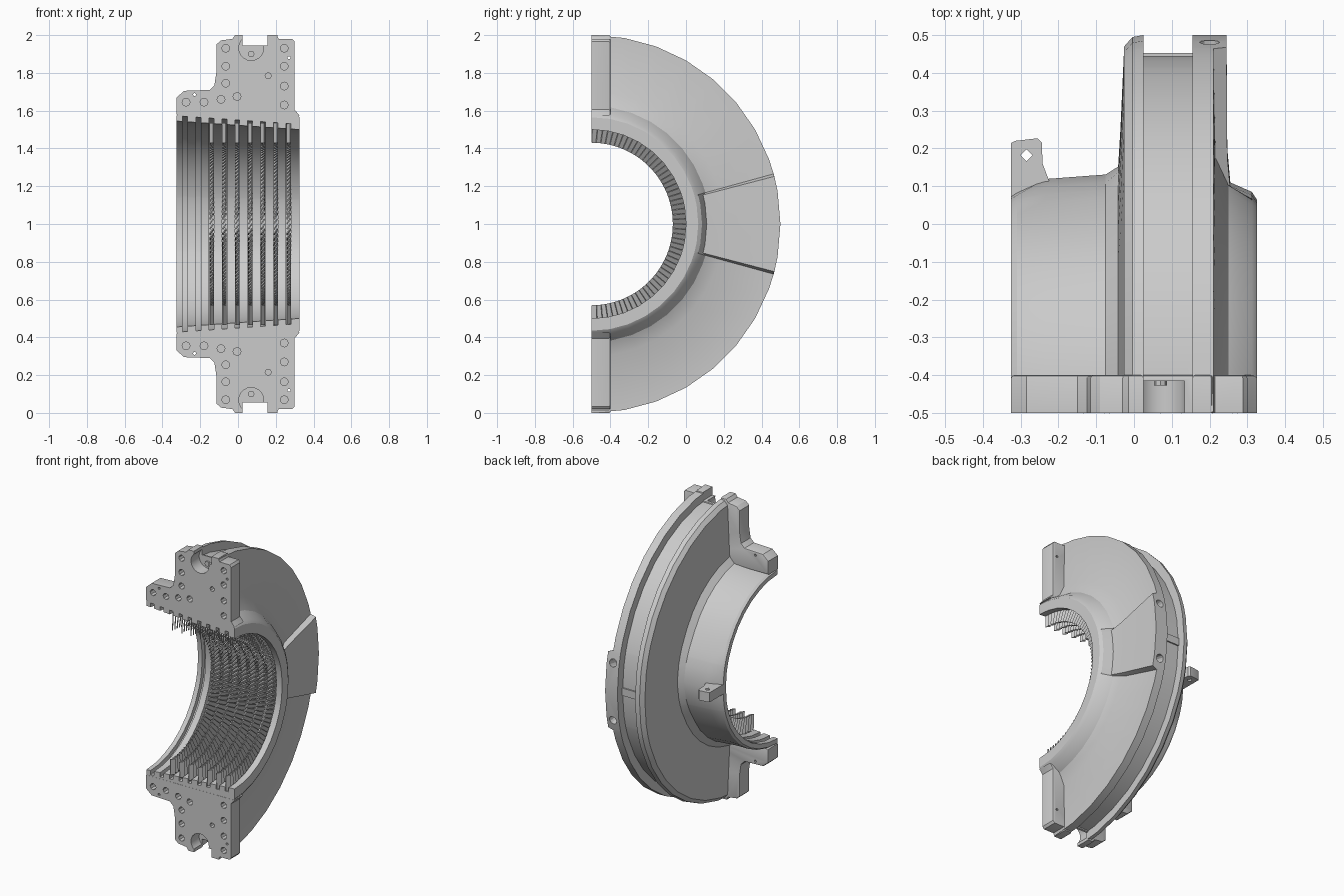
import bpy, bmesh
from math import sin, cos, pi, radians
from mathutils import Matrix

if "Cube" in bpy.data.objects:
    bpy.data.objects.remove(bpy.data.objects["Cube"])

CY, CZ = -0.5, 1.0            # ring axis runs along x through here
ROWS = [-0.14 + 0.068 * i for i in range(7)]


def finish(bm, name, smooth=28):
    bmesh.ops.recalc_face_normals(bm, faces=bm.faces)
    me = bpy.data.meshes.new(name)
    bm.to_mesh(me)
    bm.free()
    ob = bpy.data.objects.new(name, me)
    bpy.context.collection.objects.link(ob)
    bpy.ops.object.select_all(action='DESELECT')
    ob.select_set(True)
    bpy.context.view_layer.objects.active = ob
    if smooth:
        bpy.ops.object.shade_smooth_by_angle(angle=radians(smooth))
    return ob


def box(bm, x, y, z):
    m = Matrix.Translation([(a + b) / 2 for a, b in (x, y, z)]) @ Matrix.Diagonal(
        [b - a for a, b in (x, y, z)] + [1])
    bmesh.ops.create_cube(bm, size=1, matrix=m)


def cylinder(bm, matrix, radius, depth, sides):
    bmesh.ops.create_cone(bm, cap_ends=True, segments=sides, radius1=radius,
                          radius2=radius, depth=depth, matrix=matrix)


def radial(a):
    """Local z pointing outward from the axis at angle a."""
    return Matrix.Translation((0, CY, CZ)) @ Matrix.Rotation(a - pi / 2, 4, 'X')


def cut(ob, cutter):
    mod = ob.modifiers.new("holes", 'BOOLEAN')
    mod.operation, mod.solver, mod.object = 'DIFFERENCE', 'EXACT', cutter
    bpy.context.view_layer.objects.active = ob
    bpy.ops.object.modifier_apply(modifier=mod.name)


# Half ring section at angle a: grooved bore, right hub, rim slot, left web, left hub
def section(deg):
    boss = 1 if abs(deg) < 15 else 0
    ridge = 0.034 * max(0, 1 - abs(deg) / 28)
    bore = lambda x: 0.545 - 0.045 * (x + 0.325) / 0.65
    pts = [(-0.325, bore(-0.325))]
    for g in [-0.28, -0.21] + ROWS:
        lo, hi = g - 0.013, g + 0.013
        pts += [(lo, bore(lo)), (lo, bore(lo) + 0.028), (hi, bore(hi) + 0.028), (hi, bore(hi))]
    pts += [(0.325, 0.5), (0.325, 0.565), (0.312, 0.585)]
    pts += [(0.255, 0.61), (0.247, 0.70), (0.245, 1.0)] if boss else \
           [(0.25, 0.625), (0.216, 0.70), (0.21, 1.0)]
    pts += [(0.155, 1.0), (0.155, 0.945), (0.025, 0.945), (0.025, 1.0), (-0.004, 0.995),
            (-0.026, 0.97), (-0.036, 0.75), (-0.042, 0.635 + ridge * 0.5),
            (-0.075, 0.597 + ridge), (-0.235, 0.585 + ridge), (-0.31, 0.585), (-0.325, 0.575)]
    return pts


angles = sorted([-89.9, 89.9, -15.4, -14.6, 14.6, 15.4] + list(range(-80, 81, 10)))
bm = bmesh.new()
loops = []
for d in angles:
    a = radians(d)
    loops.append([bm.verts.new((x, CY + r * cos(a), CZ + r * sin(a))) for x, r in section(d)])
for p, q in zip(loops, loops[1:]):
    n = len(p)
    for i in range(n):
        bm.faces.new((p[i], p[(i + 1) % n], q[(i + 1) % n], q[i]))
bm.faces.new(loops[0])
bm.faces.new(loops[-1])
body = finish(bm, "half_ring_casing", 0)

# Split-line flanges, upper and lower
outline = [(-0.325, 0.58), (-0.325, 0.67), (-0.285, 0.705), (-0.15, 0.71), (-0.125, 0.735),
           (-0.115, 0.80), (-0.115, 0.95), (-0.09, 0.972), (-0.03, 0.98), (-0.015, 1.0),
           (0.025, 1.0), (0.025, 0.945), (0.155, 0.945), (0.155, 1.0), (0.205, 1.0),
           (0.215, 0.98), (0.288, 0.98), (0.30, 0.965), (0.30, 0.605), (0.325, 0.575)]
flanges = []
for s, label in ((1, "upper"), (-1, "lower")):
    bm = bmesh.new()
    front = bm.faces.new([bm.verts.new((x, CY, CZ + s * r)) for x, r in outline])
    ext = bmesh.ops.extrude_face_region(bm, geom=[front], use_keep_orig=True)
    new = [v for v in ext['geom'] if isinstance(v, bmesh.types.BMVert)]
    bmesh.ops.translate(bm, verts=new, vec=(0, 0.1, 0))
    back = [e for e in bm.edges if all(v.co.y > -0.41 for v in e.verts)]
    bmesh.ops.recalc_face_normals(bm, faces=bm.faces)
    bmesh.ops.bevel(bm, geom=back, offset=0.008, segments=2, affect='EDGES', profile=0.5)
    flanges.append(finish(bm, label + "_split_flange", 0))

# Cutters: bolt holes, dowel holes, end scoops and radial rim holes
bolts = [(-0.275, 0.645), (-0.18, 0.645), (-0.09, 0.66), (-0.005, 0.675), (-0.065, 0.93),
         (-0.065, 0.835), (-0.065, 0.745), (0.245, 0.93), (0.245, 0.835), (0.245, 0.73),
         (0.245, 0.63)]
holes = [(x, r, 0.021, 0.07) for x, r in bolts]
holes += [(0.16, 0.785, 0.016, 0.07), (0.27, 0.88, 0.008, 0.12), (-0.23, 0.685, 0.008, 0.12)]
bm = bmesh.new()
for s in (1, -1):
    for x, r, rad, depth in holes:
        m = Matrix.Translation((x, CY - 0.05 + (depth + 0.05) / 2, CZ + s * r))
        cylinder(bm, m @ Matrix.Rotation(pi / 2, 4, 'X'), rad, depth + 0.05, 8)
    m = Matrix.Translation((0.07, CY + 0.02, CZ + s * 0.932))
    cylinder(bm, m @ Matrix.Rotation(pi / 2, 4, 'X'), 0.066, 0.13, 20)
    cylinder(bm, radial(radians(11 * s)) @ Matrix.Translation((0.2, 0, 0.98)), 0.026, 0.1, 12)
cutter = finish(bm, "hole_cutter", 0)
cutter.hide_render = True
for ob in [body] + flanges:
    cut(ob, cutter)
    bpy.ops.object.select_all(action='DESELECT')
    ob.select_set(True)
    bpy.ops.object.shade_smooth_by_angle(angle=radians(28))
bpy.data.objects.remove(cutter)

# Bolt heads deep in the scoops
bm = bmesh.new()
for s in (1, -1):
    m = Matrix.Translation((0.07, CY + 0.083, CZ + s * 0.9))
    cylinder(bm, m @ Matrix.Rotation(pi / 2, 4, 'X'), 0.017, 0.02, 8)
finish(bm, "scoop_bolts")

# Lifting lug with a square hole
bm = bmesh.new()
lug_pts = [(-0.325, 0.07), (-0.325, 0.215), (-0.315, 0.22), (-0.255, 0.227), (-0.244, 0.215),
           (-0.242, 0.16), (-0.225, 0.115), (-0.225, 0.07)]
face = bm.faces.new([bm.verts.new((x, y, 0.968)) for x, y in lug_pts])
ext = bmesh.ops.extrude_face_region(bm, geom=[face], use_keep_orig=True)
bmesh.ops.translate(bm, vec=(0, 0, 0.064),
                    verts=[v for v in ext['geom'] if isinstance(v, bmesh.types.BMVert)])
lug = finish(bm, "lifting_lug")
bm = bmesh.new()
cylinder(bm, Matrix.Translation((-0.285, 0.182, 1)), 0.016, 0.3, 4)
cutter = finish(bm, "lug_cutter", 0)
cut(lug, cutter)
bpy.data.objects.remove(cutter)

# Locating key across the rim slot
bm = bmesh.new()
box(bm, (0.024, 0.156), (0.42, 0.452), (0.975, 1.025))
finish(bm, "slot_key", 0)

# Rows of staggered vanes rooted in the bore grooves
bm = bmesh.new()
COUNT = 56
for x in ROWS:
    for i in range(COUNT):
        a = radians(-88.2 + 176.4 * i / (COUNT - 1))
        m = (radial(a) @ Matrix.Translation((x, 0, 0.482)) @ Matrix.Rotation(radians(35), 4, 'Z')
             @ Matrix.Diagonal((0.006, 0.032, 0.104, 1)))
        bmesh.ops.create_cube(bm, size=1, matrix=m)
finish(bm, "stator_vanes", 0)
